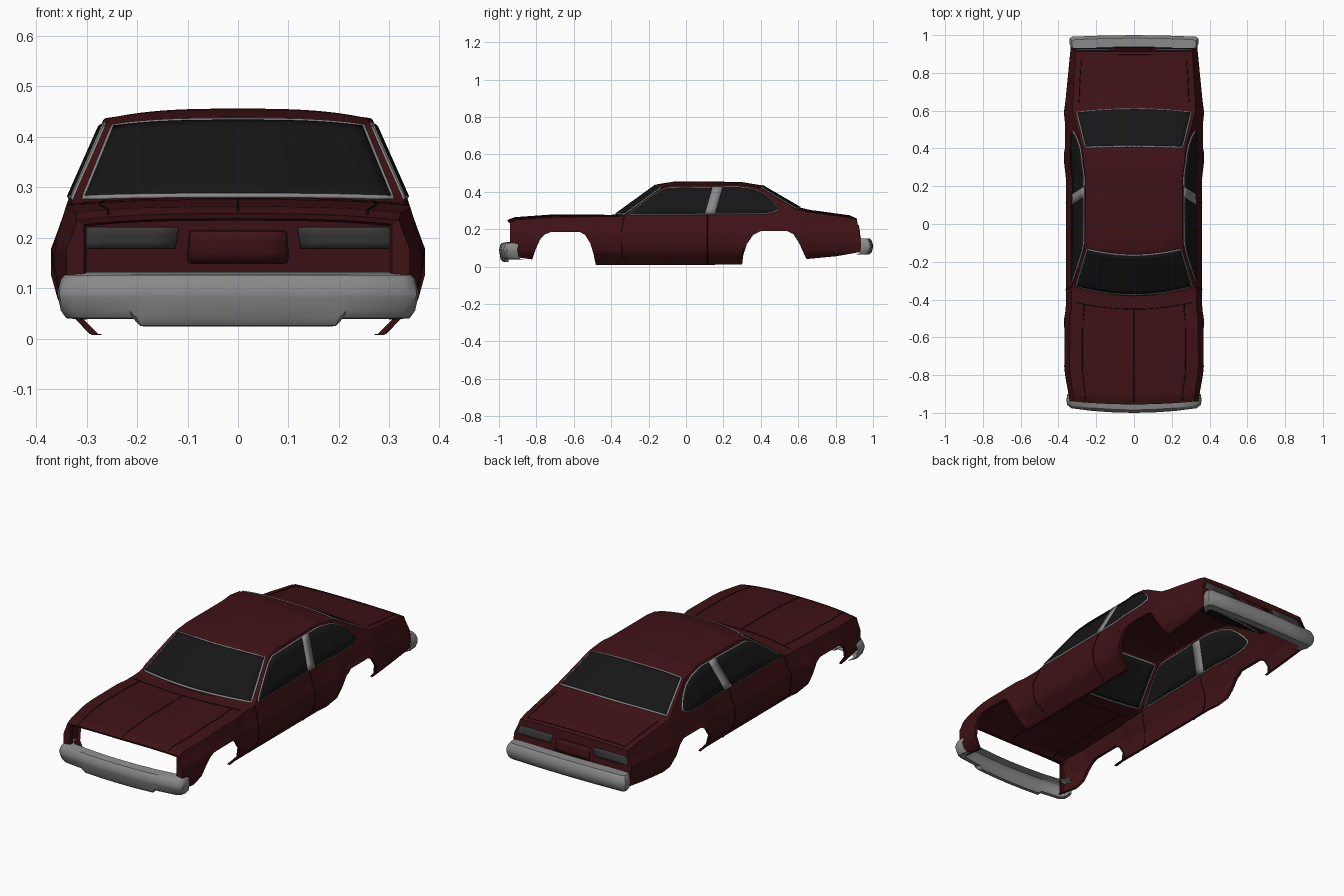
import bpy, bmesh

if "Cube" in bpy.data.objects:
    bpy.data.objects.remove(bpy.data.objects["Cube"])


def interp(pts, v):
    if v <= pts[0][0]:
        return pts[0][1]
    for (a, p), (b, q) in zip(pts, pts[1:]):
        if v <= b:
            return p + (q - p) * (v - a) / (b - a)
    return pts[-1][1]


def material(name, r, g, b):
    m = bpy.data.materials.new(name)
    m.diffuse_color = (r, g, b, 1)
    m.use_nodes = True
    m.node_tree.nodes["Principled BSDF"].inputs["Base Color"].default_value = m.diffuse_color
    return m


RED = material("dark_red_paint", 0.05, 0.006, 0.008)
GLASS = material("dark_glass", 0.008, 0.008, 0.008)
LENS = material("lens_grey", 0.04, 0.04, 0.04)
CHROME = material("trim_grey", 0.25, 0.25, 0.25)
SEAM = material("seam_dark", 0.012, 0.003, 0.003)

# Body profiles: lower edge, shoulder/roof rail, centre line, plan bow, section, plan width
BOTTOM = [(-.94, .055), (-.822, .038), (-.805, .09), (-.78, .145), (-.755, .172), (-.72, .185),
          (-.57, .186), (-.54, .17), (-.512, .125), (-.495, .07), (-.482, .008), (.30, .01),
          (.306, .06), (.325, .12), (.36, .17), (.40, .19), (.54, .19), (.575, .172),
          (.605, .125), (.63, .07), (.645, .04), (.80, .055), (.945, .08)]
EDGE = [(-.94, .235), (-.9, .25), (-.7, .264), (-.36, .268), (-.33, .272), (-.12, .425), (-.05, .437),
        (.3, .437), (.4, .42), (.59, .305), (.65, .292), (.9, .262), (.945, .25)]
CENTRE = [(-.94, .248), (-.9, .262), (-.7, .276), (-.33, .277), (-.12, .44), (-.05, .454),
          (.1, .456), (.3, .451), (.4, .434), (.59, .315), (.65, .302), (.9, .274), (.945, .256)]
BOW = [(-.94, -.015), (-.5, -.03), (-.33, -.05), (-.12, -.035), (0, 0), (.4, .005), (.59, .02), (.945, 0)]
SECTION = [(0, .28), (.012, .30), (.03, .315), (.05, .335), (.075, .357), (.125, .37), (.18, .37),
           (.22, .354), (.265, .34), (.28, .335), (.44, .264)]
WIDTH = [(-.94, -.03), (-.8, -.005), (-.75, 0), (-.5, 0), (-.45, -.009), (.25, -.009),
         (.32, 0), (.6, 0), (.66, -.008), (.945, -.035)]


def side_pt(y, z, sx=1, out=0.0):
    rake = .035 * max(0, min(1, (y - .7) / .245)) * (z - .08) / .19
    return (sx * (interp(SECTION, z) + interp(WIDTH, y) + out), y - rake, z)


def top_pt(y, s, out=0.0):
    ex, ey, ez = side_pt(y, interp(EDGE, y))
    zc = interp(CENTRE, y)
    return (ex * s, ey + interp(BOW, y) * (1 - s * s), zc + (ez - zc) * abs(s) ** 3 + out)


def tail_pt(s, z, out=0.0):
    x, y, _ = side_pt(.945, z)
    return (x * s, y + out, z)


def add_grid(bm, rows):
    vs = [[bm.verts.new(p) for p in r] for r in rows]
    for a, b in zip(vs, vs[1:]):
        for i in range(len(a) - 1):
            bm.faces.new((a[i], a[i + 1], b[i + 1], b[i]))


def make(name, grids, mat, thick=0.0):
    bm = bmesh.new()
    for g in grids:
        add_grid(bm, g)
    bmesh.ops.remove_doubles(bm, verts=bm.verts, dist=.0004)
    bmesh.ops.recalc_face_normals(bm, faces=bm.faces)
    me = bpy.data.meshes.new(name)
    bm.to_mesh(me)
    bm.free()
    ob = bpy.data.objects.new(name, me)
    bpy.context.collection.objects.link(ob)
    me.materials.append(mat)
    if thick:
        m = ob.modifiers.new("thickness", 'SOLIDIFY')
        m.thickness, m.offset = thick, 0
    return ob


def tube(name, paths, radius, mat, cyclic=False):
    cu = bpy.data.curves.new(name, 'CURVE')
    cu.dimensions, cu.bevel_depth, cu.bevel_resolution = '3D', radius, 1
    for path in paths:
        sp = cu.splines.new('POLY')
        sp.points.add(len(path) - 1)
        for p, co in zip(sp.points, path):
            p.co = (*co, 1)
        sp.use_cyclic_u = cyclic
    cu.materials.append(mat)
    bpy.context.collection.objects.link(bpy.data.objects.new(name, cu))


def span(a, b, n):
    return [a + (b - a) * i / n for i in range(n + 1)]


def border(g):
    return g[0] + [r[-1] for r in g[1:]] + g[-1][-2::-1] + [r[0] for r in g[-2:0:-1]]


# Body shell: both sides, top skin, tail panel, nose frame around the open grille
ys = sorted({p[0] for t in (BOTTOM, EDGE, CENTRE) for p in t})
for y in span(-.94, .945, 70):
    if min(abs(y - k) for k in ys) > .01:
        ys.append(y)
ys.sort()
across = span(-1, 1, 24)
shell = []
for sx in (1, -1):
    shell.append([[side_pt(y, interp(BOTTOM, y), sx, -.015)] +
                  [side_pt(y, z, sx) for z in span(interp(BOTTOM, y), interp(EDGE, y), 28)] for y in ys])
    rows = []
    for z in span(.055, .235, 28):
        x, y, _ = side_pt(-.94, z)
        rows.append([(sx * x, y, z), (sx * .305, y + .003, z), (sx * .30, y + .02, z)])
    shell.append(rows)
shell.append([[top_pt(y, s) for s in across] for y in ys])
shell.append([[tail_pt(s, .08 + (top_pt(.945, s)[2] - .08) * f) for s in across] for f in span(0, 1, 14)])
lip = [top_pt(-.94, s) for s in across]
shell.append([lip, [(x, y + .004, z - .01) for x, y, z in lip], [(x, y + .03, z - .014) for x, y, z in lip]])
make("body_shell", shell, RED)

# Windscreen and rear window with trim
for name, y0, y1 in (("windscreen", -.322, -.13), ("rear_window", .405, .588)):
    g = [[top_pt(y, s) for s in span(-.935, .935, 20)] for y in span(y0, y1, 10)]
    make(name, [g], GLASS, .009)
    tube(name + "_trim", [border(g)], .0055, CHROME, True)

# Side windows with trim and centre pillar
LOW = [(-.30, .278), (.40, .283), (.46, .288), (.49, .302)]
HIGH = [(-.30, .284), (-.22, .345), (-.14, .402), (-.10, .418), (.28, .424), (.35, .415), (.41, .392),
        (.46, .352), (.49, .312)]
gy = span(-.30, .49, 40)
for sx, tag in ((1, "right"), (-1, "left")):
    g = [[side_pt(y, z, sx) for z in span(interp(LOW, y), interp(HIGH, y), 4)] for y in gy]
    make(tag + "_side_window", [g], GLASS, .009)
    tube(tag + "_window_trim", [border(g)], .005, CHROME, True)
    post = [[side_pt(y + (z - .28) * .29, z, sx) for y in (.10, .155)] for z in span(.281, .424, 6)]
    make(tag + "_centre_pillar", [post], CHROME, .014)

# Panel seams: doors, bonnet, boot lid
doors, lids = [], []
FRONT_CUT = [(.02, -.325), (.08, -.345), (.18, -.347), (.272, -.33)]
for sx in (1, -1):
    doors.append([side_pt(interp(FRONT_CUT, z), z, sx) for z in span(.02, .272, 16)])
    doors.append([side_pt(.115, z, sx) for z in span(.012, .28, 16)])
    lids.append([top_pt(y, sx * .8) for y in span(-.93, -.41, 16)])
    lids.append([top_pt(y, sx * .9) for y in span(.64, .93, 8)])
lids.append([top_pt(-.41, s) for s in span(-.93, .93, 16)])
lids.append([top_pt(.925, s) for s in span(-.9, .9, 12)])
lids.append([top_pt(y, 0) for y in span(-.93, -.41, 16)])
tube("door_seams", doors, .0022, SEAM)
tube("lid_seams", lids, .0022, SEAM)

# Tail lamps and plate panel
for sx, tag in ((1, "right"), (-1, "left")):
    g = [[tail_pt(s * sx, z) for s in span(.37, .95, 4)] for z in span(.18, .222, 3)]
    make(tag + "_tail_lamp", [g], LENS, .01)
g = [[tail_pt(s, z) for s in span(-.29, .29, 4)] for z in span(.152, .212, 3)]
make("plate_panel", [g], RED, .006)
tube("plate_panel_edge", [border(g)], .003, SEAM, True)


# Bumpers: a section swept round a wrapped plan path
def bumper(name, half_path, section, hub, drop=0.0):
    path = half_path + [(-x, y) for x, y in half_path[-2::-1]]
    rows = []
    for x, y in path:
        low = drop if abs(x) < .21 else 0
        rows.append([(x * (1 - d), y + (hub - y) * d, z - (low if z < .06 else 0)) for d, z in section])
    ob = make(name, [rows], CHROME)
    return ob


bumper("front_bumper",
       [(.346, -.895), (.351, -.925), (.347, -.95), (.325, -.968), (.215, -.982), (.2, -.983), (.1, -.99), (0, -.992)],
       [(.12, .132), (.02, .126), (0, .118), (-.02, .09), (-.016, .082), (0, .056), (.03, .041), (.09, .039)],
       -.6, .015)
bumper("rear_bumper",
       [(.328, .93), (.336, .955), (.334, .975), (.32, .984), (.16, .99), (0, .992)],
       [(.14, .15), (.02, .149), (0, .14), (-.02, .118), (-.02, .1), (0, .075), (.03, .065), (.14, .068)],
       .6)

# Smooth shading with crisp edges
bpy.ops.object.select_all(action='DESELECT')
for ob in bpy.data.objects:
    if ob.type == 'MESH':
        ob.select_set(True)
        bpy.context.view_layer.objects.active = ob
bpy.ops.object.shade_smooth_by_angle(angle=.6)
